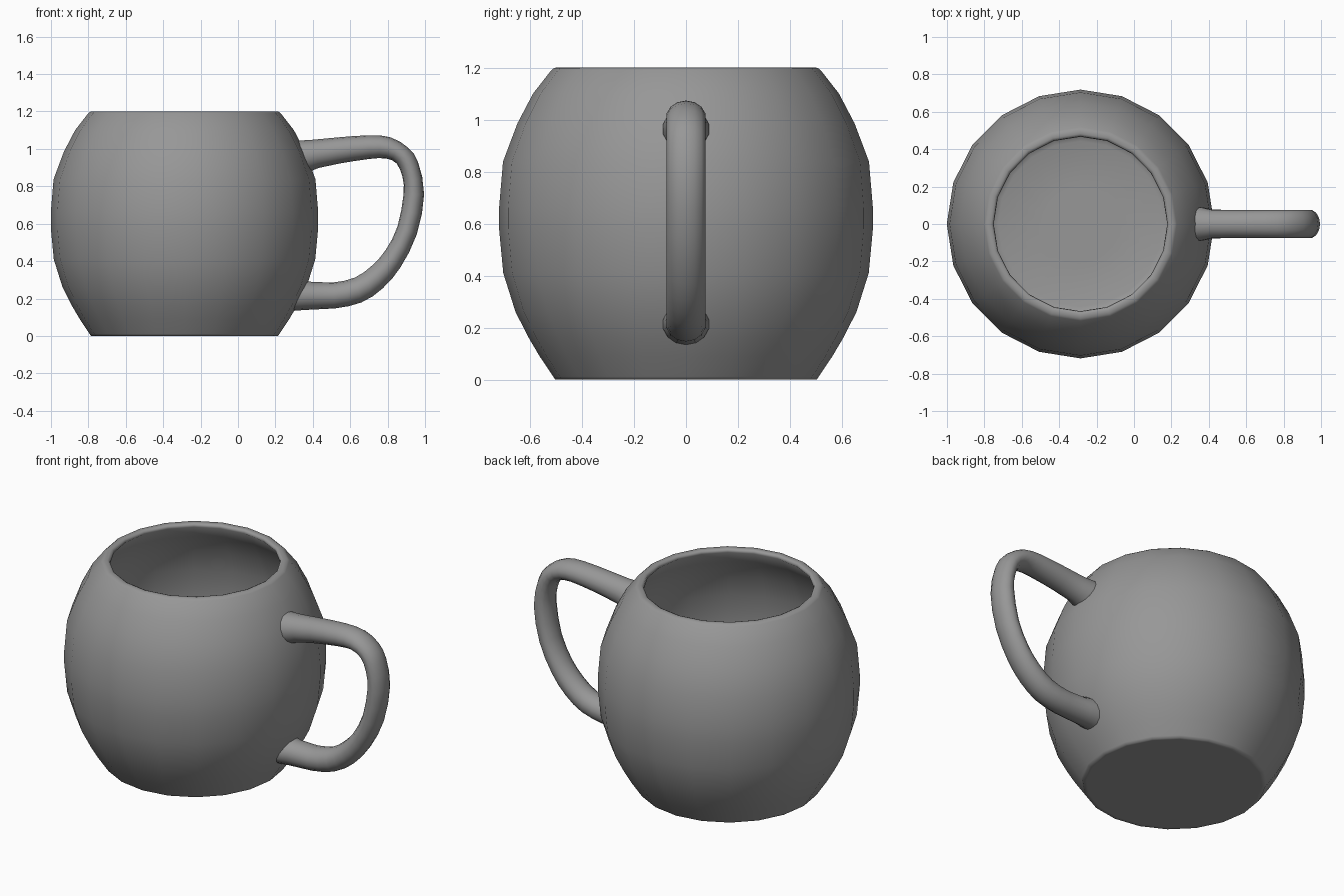
import bpy, bmesh
from math import sin, cos, pi

BODY_X = -0.286
grey = bpy.data.materials.new("dark_grey")
grey.diffuse_color = (0.31, 0.31, 0.31, 1)


def loft(name, rings, angle):
    """Skin a list of equal-sized vertex rings and cap both ends."""
    bm = bmesh.new()
    vs = [[bm.verts.new(p) for p in ring] for ring in rings]
    n = len(rings[0])
    for a, b in zip(vs, vs[1:]):
        for i in range(n):
            j = (i + 1) % n
            bm.faces.new((a[i], a[j], b[j], b[i]))
    bm.faces.new(vs[0])
    bm.faces.new(vs[-1])
    bmesh.ops.recalc_face_normals(bm, faces=bm.faces)
    mesh = bpy.data.meshes.new(name)
    bm.to_mesh(mesh)
    bm.free()
    mesh.materials.append(grey)
    ob = bpy.data.objects.new(name, mesh)
    bpy.context.collection.objects.link(ob)
    bpy.ops.object.select_all(action='DESELECT')
    bpy.context.view_layer.objects.active = ob
    ob.select_set(True)
    bpy.ops.object.shade_smooth_by_angle(angle=angle)
    return ob


def circle(r, z, n=20):
    return [(BODY_X + r * cos(2 * pi * i / n), 1.005 * r * sin(2 * pi * i / n), z)
            for i in range(n)]


# Cup: outer wall upward, over the rim, inner wall down to the floor
profile = [
    (0.48, 0.003), (0.50, 0.004), (0.508, 0.012), (0.56, 0.09), (0.601, 0.16),
    (0.652, 0.26), (0.699, 0.41), (0.715, 0.58), (0.715, 0.66), (0.70, 0.838),
    (0.645, 0.985), (0.585, 1.10), (0.515, 1.19), (0.503, 1.199), (0.48, 1.20),
    (0.468, 1.195), (0.464, 1.18), (0.555, 1.08), (0.612, 0.968), (0.665, 0.83),
    (0.68, 0.66), (0.68, 0.58), (0.664, 0.415), (0.619, 0.275), (0.535, 0.13),
    (0.48, 0.055), (0.44, 0.042), (0.2, 0.04),
]
loft("cup_body", [circle(r, z) for r, z in profile], pi / 2.2)

# Handle: outer and inner edge points (x, z) plus half width in y
sections = [
    (0.29, 1.043, 0.355, 0.872, 0.092), (0.334, 1.045, 0.398, 0.885, 0.09),
    (0.40, 1.049, 0.43, 0.898, 0.078), (0.516, 1.06, 0.543, 0.922, 0.076),
    (0.70, 1.073, 0.70, 0.946, 0.076), (0.815, 1.062, 0.79, 0.949, 0.076),
    (0.908, 1.008, 0.848, 0.922, 0.076), (0.963, 0.928, 0.88, 0.848, 0.076),
    (0.995, 0.757, 0.885, 0.757, 0.076), (0.956, 0.543, 0.853, 0.586, 0.076),
    (0.868, 0.366, 0.79, 0.46, 0.076), (0.773, 0.254, 0.715, 0.375, 0.076),
    (0.66, 0.179, 0.625, 0.312, 0.076), (0.516, 0.147, 0.51, 0.286, 0.077),
    (0.36, 0.139, 0.40, 0.288, 0.08), (0.305, 0.135, 0.372, 0.293, 0.09),
    (0.25, 0.13, 0.32, 0.295, 0.09),
]


def oval(xo, zo, xi, zi, w, n=14):
    cx, cz = (xo + xi) / 2, (zo + zi) / 2
    ux, uz = (xo - xi) / 2, (zo - zi) / 2
    return [(cx + ux * cos(2 * pi * i / n), w * sin(2 * pi * i / n),
             cz + uz * cos(2 * pi * i / n)) for i in range(n)]


def midpoint(i):
    """Smooth point halfway between sections i and i + 1."""
    a, b, c, d = sections[i - 1:i + 3]
    return [(9 * (q + r) - p - s) / 16 for p, q, r, s in zip(a, b, c, d)]


smooth = []
for i, s in enumerate(sections):
    smooth.append(s)
    if 3 <= i <= 12:
        smooth.append(midpoint(i))
loft("handle", [oval(*s) for s in smooth], pi / 3)

# Stand the cup exactly on the ground
for v in bpy.data.objects["cup_body"].data.vertices:
    if v.co.z < 0.005:
        v.co.z = 0
